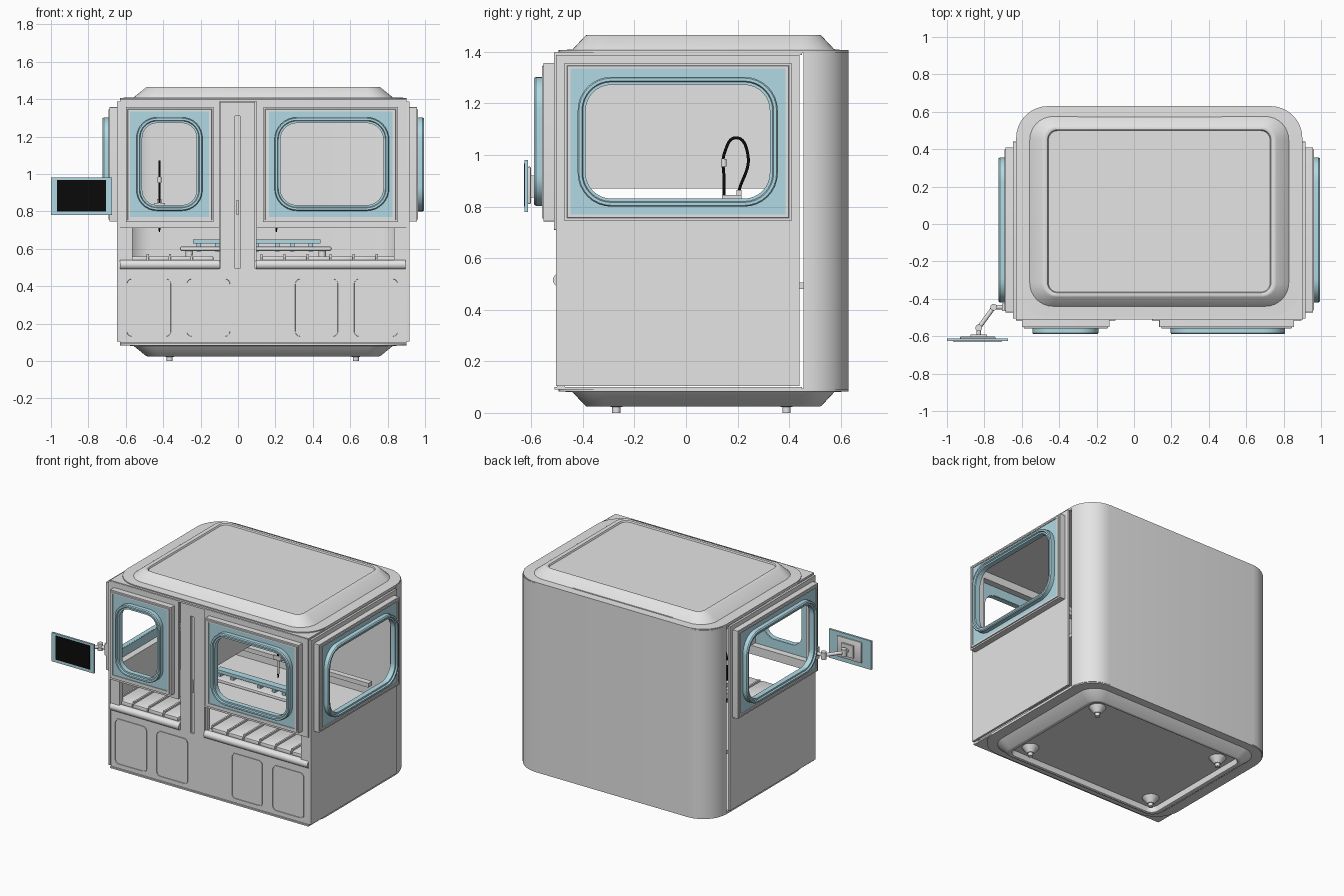
import bpy, bmesh, math
from mathutils import Vector

if "Cube" in bpy.data.objects:
    bpy.data.objects.remove(bpy.data.objects["Cube"])


def material(name, col):
    m = bpy.data.materials.new(name)
    m.diffuse_color = (*col, 1)
    m.use_nodes = True
    m.node_tree.nodes["Principled BSDF"].inputs["Base Color"].default_value = m.diffuse_color
    return m


GREY = material("light grey", (0.78, 0.78, 0.78))
BLUE = material("pale blue", (0.44, 0.70, 0.78))
BLACK = material("black", (0.003, 0.003, 0.003))
WHITE = material("white", (0.95, 0.95, 0.95))


def finish(name, bm, mat):
    bmesh.ops.recalc_face_normals(bm, faces=bm.faces)
    me = bpy.data.meshes.new(name)
    bm.to_mesh(me)
    bm.free()
    me.materials.append(mat)
    me.shade_smooth()
    me.set_sharp_from_angle(angle=math.radians(30))
    ob = bpy.data.objects.new(name, me)
    bpy.context.collection.objects.link(ob)
    return ob


def box(name, x0, x1, y0, y1, z0, z1, mat=GREY, bevel=0):
    bm = bmesh.new()
    bmesh.ops.create_cube(bm, size=1)
    for v in bm.verts:
        v.co = ((x0 + x1) / 2 + v.co.x * (x1 - x0), (y0 + y1) / 2 + v.co.y * (y1 - y0),
                (z0 + z1) / 2 + v.co.z * (z1 - z0))
    if bevel:
        bmesh.ops.bevel(bm, geom=bm.edges[:], offset=bevel, segments=2, affect='EDGES', profile=0.5)
    return finish(name, bm, mat)


def rod(name, a, b, r0, r1=None, mat=GREY):
    a, b = Vector(a), Vector(b)
    bm = bmesh.new()
    bmesh.ops.create_cone(bm, cap_ends=True, segments=24, radius1=r0, radius2=r0 if r1 is None else r1,
                          depth=(b - a).length)
    ob = finish(name, bm, mat)
    ob.rotation_mode = 'QUATERNION'
    ob.rotation_quaternion = (b - a).to_track_quat('Z', 'Y')
    ob.location = (a + b) / 2
    return ob


def rr(rect, r, inset=0, n=8, extra=0):
    """Rounded rectangle points; rect = (u0, u1, v0, v1); extra adds to the u inset."""
    iu = inset + extra
    u0, u1, v0, v1 = rect[0] + iu, rect[1] - iu, rect[2] + inset, rect[3] - inset
    pts = []
    for k, (u, v) in enumerate([(u1 - r, v1 - r), (u0 + r, v1 - r), (u0 + r, v0 + r), (u1 - r, v0 + r)]):
        for i in range(n + 1):
            t = (k + i / n) * math.pi / 2
            pts.append((u + r * math.cos(t), v + r * math.sin(t)))
    return pts


def loft(name, sections, place, mat=GREY, ring=False):
    """Skin (points, depth) sections; ring joins last to first, else ends are capped."""
    bm = bmesh.new()
    loops = [[bm.verts.new(place(u, v, d)) for u, v in pts] for pts, d in sections]
    n = len(loops[0])
    for a, b in zip(loops, loops[1:] + loops[:1] if ring else loops[1:]):
        for i in range(n):
            j = (i + 1) % n
            bm.faces.new((a[i], a[j], b[j], b[i]))
    if not ring:
        bm.faces.new(loops[0])
        bm.faces.new(loops[-1])
    return finish(name, bm, mat)


UP = lambda u, v, d: (u, v, d)
FRONT = lambda u, v, d: (u, -d, v)
RIGHT = lambda u, v, d: (0.135 + d, u, v)
LEFT = lambda u, v, d: (0.135 - d, u, v)
S = 0.001  # radius of a nearly square corner


def frame(name, outer, ro, inner, ri, d0, d1, place, mat=GREY):
    o, i = rr(outer, ro), rr(inner, ri)
    loft(name, [(o, d0), (o, d1), (i, d1), (i, d0)], place, mat, True)


def window(name, panel, outer, blue, ring, r, d, place):
    """Wall panel, stepped grey frame, blue plate and raised blue bezel around an opening."""
    hole = (ring[0] + 0.03, ring[1] - 0.03, ring[2] + 0.03, ring[3] - 0.03)
    frame(name + "_wall_panel", panel, S, blue, S, d - 0.015, d, place)
    o, b = rr(outer, S), rr(blue, S)
    loft(name + "_grey_frame", [(o, d - .005), (o, d + .04), (rr(outer, S, .01), d + .04),
         (rr(outer, S, .012), d + .046), (b, d + .046), (b, d - .005)], place, GREY, True)
    frame(name + "_blue_plate", blue, S, hole, r - 0.03, d + .03, d + 0.041, place, BLUE)
    loft(name + "_blue_bezel", [(rr(ring, r), d + .035), (rr(ring, r), d + .07),
         (rr(ring, r - .005, .005), d + .077), (rr(ring, r - .016, .016), d + .077),
         (rr(ring, r - .02, .02), d + .067), (rr(ring, r - .031, .031), d + .067),
         (rr(ring, r - .031, .031), d + .035)], place, BLUE, True)


# Windows on front and sides
window("small_front_window", (-.63, -.1, .71, 1.395), (-.6, -.13, .743, 1.357), (-.577, -.155, .77, 1.335),
       (-.543, -.19, .803, 1.303), .11, .512, FRONT)
window("large_front_window", (.1, .9, .71, 1.395), (.135, .855, .743, 1.357), (.165, .825, .77, 1.335),
       (.195, .808, .803, 1.303), .12, .512, FRONT)
for side, place in (("right", RIGHT), ("left", LEFT)):
    window(side + "_window", (-.505, .44, .105, 1.388), (-.472, .41, .745, 1.357), (-.447, .385, .77, 1.335),
           (-.42, .356, .8, 1.303), .13, .782, place)
    xs = sorted((place(0, 0, .70)[0], place(0, 0, .77)[0]))
    box(side + "_front_post", *xs, -.50, -.46, .49, .72)

# Back shell: U-shaped wall with large rounded corners
outer = [(.9, .455)] + rr((-.63, .9, 0, .63), .17)[:18] + [(-.63, .455)]
inner = [(.88, .455)] + rr((-.61, .88, 0, .61), .15)[:18] + [(-.61, .455)]
loft("back_shell", [(outer + inner[::-1], .09), (outer + inner[::-1], 1.4)], UP)

# Roof and base share the same stepped, tapered form
FOOT = (-.63, .9, -.495, .63)
for name, z, s, floor in (("roof", 1.395, 1, .058), ("base", .095, -1, .03)):
    prof = [(0, 0), (0, .012), (.055, .014), (.06, .02), (.105, .068), (.111, .071), (.122, .071), (.127, .068),
            (.131, floor)]
    loft(name, [(rr(FOOT, .18 - i, i, 8, .32 * i), z + s * h) for i, h in prof], UP)
box("top_plate", -.63, .9, -.51, .45, 1.388, 1.4)
box("bottom_plate", -.63, .9, -.51, .45, .09, .1)
box("roof_rear_slot", -.3, .47, .572, .577, 1.408, 1.412)

# Feet
for x in (-.365, .63):
    for y in (-.27, .39):
        rod("foot", (x, y, 0), (x, y, .04), .016)
        rod("foot_cone", (x, y, .022), (x, y, .066), .022, .055)

# Lower front with access doors
box("lower_front", -.63, .9, -.5, -.47, .09, .495)
for x0, x1 in ((-.6, -.353), (-.28, -.037), (.3, .54), (.615, .86)):
    door = (x0, x1, .125, .445)
    loft("access_door", [(rr(door, .03), .495), (rr(door, .03), .505), (rr(door, .027, .006), .505),
                         (rr(door, .027, .007), .501)], FRONT)

# Central pillar: two strips either side of a rail channel
box("central_pillar", -.1, .1, -.485, -.45, .49, 1.39)
for x0, x1 in ((-.095, -.016), (.012, .09)):
    box("pillar_strip", x0, x1, -.5, -.48, .49, 1.385)
box("pillar_channel_cap", -.016, .012, -.5, -.48, 1.31, 1.385)
box("pillar_latch", -.008, .004, -.498, -.48, .78, .86)

# Bullnose rails and loading trays
for x0, x1, n in ((-.63, -.098, 4), (.095, .895, 6)):
    rod("front_rail", (x0, -.49, .515), (x1, -.49, .515), .026)
    box("tray_shelf", x0, x1, -.48, -.18, .49, .535)
    step = (x1 - x0 - .06) / n
    for i in range(n):
        x = x0 + .03 + i * step
        box("tray", x + .004, x + step - .004, -.475, -.2, .53, .56, GREY, .005)
        box("tray_divider", x - .006, x + .006, -.46, -.2, .53, .571)

# Interior: floor, divider, deck with blue plates, gantry rail
loft("work_floor", [(rr((-.605, .875, -.46, .605), .15), .48), (rr((-.605, .875, -.46, .605), .15), .505)], UP, WHITE)
box("hanging_divider", -.01, .01, -.46, .43, .87, 1.388)
box("deck_beam", -.31, .5, .05, .19, .588, .612, GREY, .008)
box("blue_deck_plate", -.24, .44, .1, .15, .628, .65, BLUE)
for x in (-.21, -.11, .1, .21, .29, .39):
    box("deck_block", x - .012, x + .012, .09, .16, .585, .63, BLUE)
for x in (-.26, .45):
    rod("deck_leg", (x, .1, .5), (x, .1, .6), .02)
box("gantry_rail", -.61, .88, .18, .22, .79, .82)


# Dosing heads with looped hoses
def hose(x):
    cu = bpy.data.curves.new("hose", 'CURVE')
    cu.dimensions = '3D'
    cu.bevel_depth = .006
    cu.bevel_resolution = 3
    sp = cu.splines.new('BEZIER')
    pts = [(.147, .83), (.147, .91), (.15, 1.01), (.195, 1.067), (.24, 1.0), (.205, .86)]
    sp.bezier_points.add(len(pts) - 1)
    for p, (y, z) in zip(sp.bezier_points, pts):
        p.co = (x, y, z)
        p.handle_left_type = p.handle_right_type = 'AUTO'
    cu.materials.append(BLACK)
    bpy.context.collection.objects.link(bpy.data.objects.new("hose", cu))


for x in (-.42, .205):
    hose(x)
    box("dosing_head", x - .03, x + .03, .14, .215, .815, .845)
    box("dosing_clamp", x - .012, x + .012, .195, .215, .845, .865)
    rod("hose_fitting", (x, .147, .955), (x, .147, .985), .011)
    rod("dosing_stem", (x, .15, .72), (x, .15, .83), .008)
    rod("dosing_tip", (x, .15, .69), (x, .15, .725), .003, .008, BLACK)

# Monitor on a jointed arm
box("monitor_body", -1, -.673, -.626, -.612, .78, .98, BLUE)
box("monitor_screen", -.967, -.705, -.628, -.622, .8, .967, BLACK)
box("monitor_back", -.93, -.74, -.613, -.602, .81, .955, GREY, .004)
box("mount_plate", -.875, -.785, -.603, -.59, .835, .92)
arm = [(-.83, -.59, .88), (-.83, -.555, .88), (-.75, -.445, .88), (-.69, -.445, .88)]
for a, b in zip(arm, arm[1:]):
    rod("monitor_arm", a, b, .012)
for x, y, z in arm[1:3]:
    rod("arm_joint", (x, y, z - .025), (x, y, z + .025), .018)
box("arm_wall_bracket", -.705, -.685, -.465, -.425, .84, .92)
